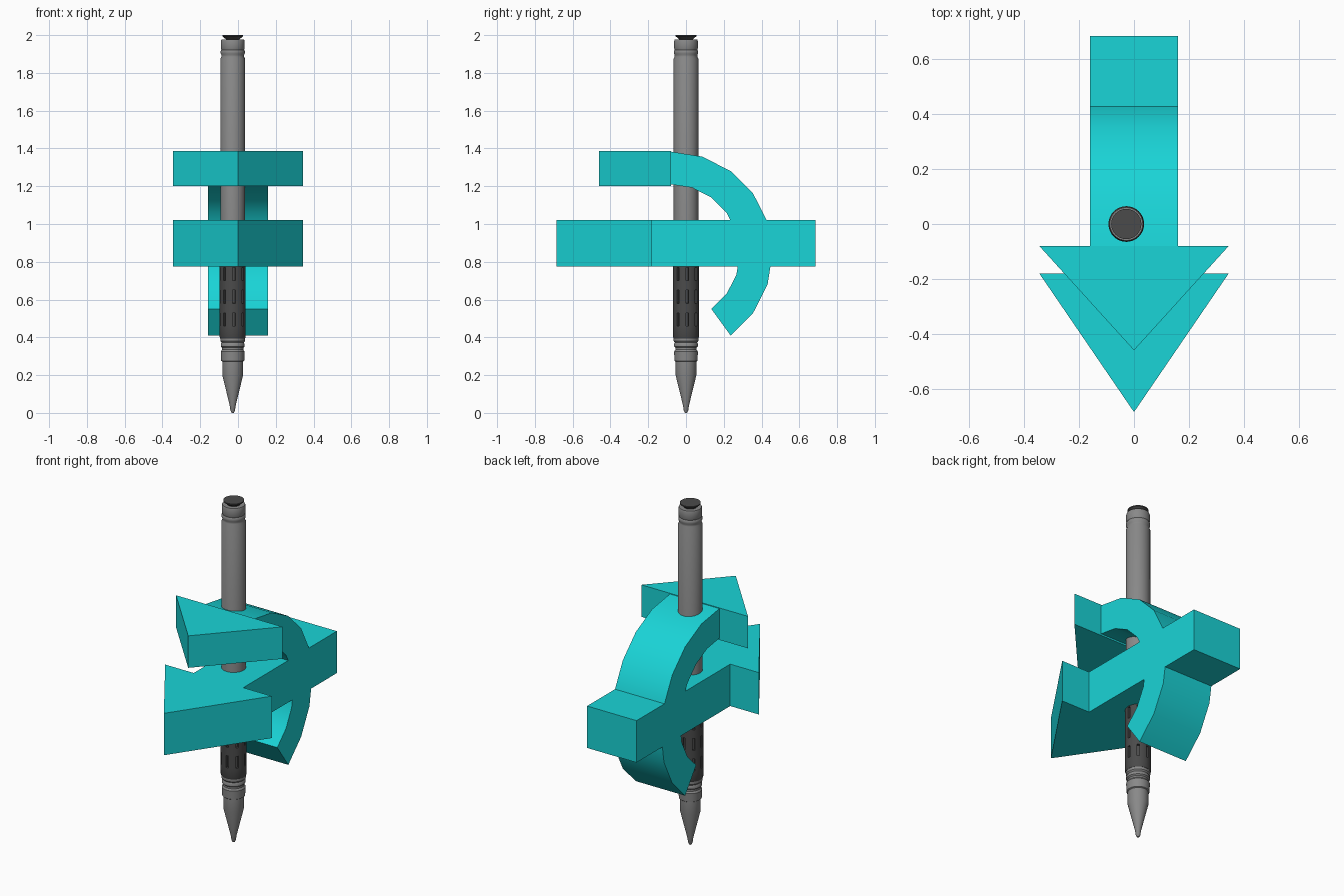
import bpy, bmesh, math

if "Cube" in bpy.data.objects:
    bpy.data.objects.remove(bpy.data.objects["Cube"])

PEN_X = -0.028


def material(name, rgb):
    m = bpy.data.materials.new(name)
    m.diffuse_color = (*rgb, 1)
    m.use_nodes = True
    m.node_tree.nodes["Principled BSDF"].inputs["Base Color"].default_value = m.diffuse_color
    return m


cyan = material("cyan", (0.01, 0.66, 0.68))
grey = material("grey", (0.25, 0.25, 0.25))
dark = material("dark_grey", (0.07, 0.07, 0.07))


def finish(bm, name, mat, angle=30):
    bmesh.ops.recalc_face_normals(bm, faces=bm.faces)
    me = bpy.data.meshes.new(name)
    bm.to_mesh(me)
    bm.free()
    me.materials.append(mat)
    ob = bpy.data.objects.new(name, me)
    bpy.context.collection.objects.link(ob)
    bpy.ops.object.select_all(action='DESELECT')
    ob.select_set(True)
    bpy.context.view_layer.objects.active = ob
    bpy.ops.object.shade_smooth_by_angle(angle=math.radians(angle))
    return ob


def prism(name, points, direction, mat):
    """Extrude a closed 3D outline along direction."""
    bm = bmesh.new()
    face = bm.faces.new([bm.verts.new(p) for p in points])
    out = bmesh.ops.extrude_face_region(bm, geom=[face])
    verts = [v for v in out['geom'] if isinstance(v, bmesh.types.BMVert)]
    bmesh.ops.translate(bm, verts=verts, vec=direction)
    if len(bm.faces) < len(points) + 2:
        bm.faces.new([bm.verts[i] for i in range(len(points))])
    return finish(bm, name, mat)


def lathe(name, profile, mat, sides=32, slots=()):
    """Spin an (r, z) profile round the pen axis; sink the faces of slot rows."""
    bm = bmesh.new()
    rings = []
    for r, z in profile:
        rings.append([bm.verts.new((PEN_X + r * math.cos(math.tau * i / sides),
                                    r * math.sin(math.tau * i / sides), z))
                      for i in range(sides)])
    sunk = []
    for k, (a, b) in enumerate(zip(rings, rings[1:])):
        for i in range(sides):
            j = (i + 1) % sides
            f = bm.faces.new((a[i], a[j], b[j], b[i]))
            if k in slots and i % 4 == 0:
                sunk.append(f)
    bm.faces.new(rings[0][::-1])
    bm.faces.new(rings[-1])
    bmesh.ops.recalc_face_normals(bm, faces=bm.faces)
    if sunk:
        bmesh.ops.inset_individual(bm, faces=sunk, thickness=0.001, depth=-0.012)
    return finish(bm, name, mat)


# Straight arrow, pointing to the front
W, H = 0.16, 0.345
right_side = [(0, -0.685), (H, -0.18), (W, -0.18), (W, 0.685)]
outline = right_side + [(-x, y) for x, y in reversed(right_side[1:])]
prism("straight_arrow", [(x, y, 0.775) for x, y in outline], (0, 0, 0.245), cyan)

# Curved arrow: triangular head and faceted arc shaft
prism("curved_arrow_head", [(0, -0.46, 1.2), (H, -0.08, 1.2), (-H, -0.08, 1.2)],
      (0, 0, 0.187), cyan)


def arc(r):
    return [(-W, -0.08 + r * math.cos(math.radians(90 - 18 * i)),
             0.845 + r * math.sin(math.radians(90 - 18 * i))) for i in range(9)]


prism("curved_arrow_shaft", arc(0.538) + arc(0.365)[::-1], (2 * W, 0, 0), cyan)

# Pen nose with ribbed collar
lathe("pen_nose", [(0.006, 0.0), (0.012, 0.012), (0.016, 0.04), (0.055, 0.2),
                   (0.055, 0.272), (0.061, 0.276), (0.063, 0.325), (0.056, 0.335),
                   (0.056, 0.345), (0.063, 0.352), (0.063, 0.365), (0.059, 0.372),
                   (0.065, 0.38), (0.065, 0.41)], grey)

# Dark grip with rows of sunk slots
lathe("pen_grip", [(0.066, 0.395), (0.069, 0.402), (0.069, 0.46), (0.069, 0.53),
                   (0.069, 0.58), (0.069, 0.65), (0.069, 0.70), (0.069, 0.77),
                   (0.069, 0.85)], dark, slots=(2, 4, 6))

# Barrel with grooves near the top
lathe("pen_barrel", [(0.065, 0.84), (0.065, 1.875), (0.060, 1.885), (0.060, 1.895),
                     (0.064, 1.903), (0.064, 1.915), (0.060, 1.922), (0.063, 1.93),
                     (0.063, 1.968), (0.060, 1.976)], grey)

# Flared end cap
lathe("pen_end_cap", [(0.035, 1.97), (0.036, 1.978), (0.055, 1.994), (0.055, 2.0)], dark)
